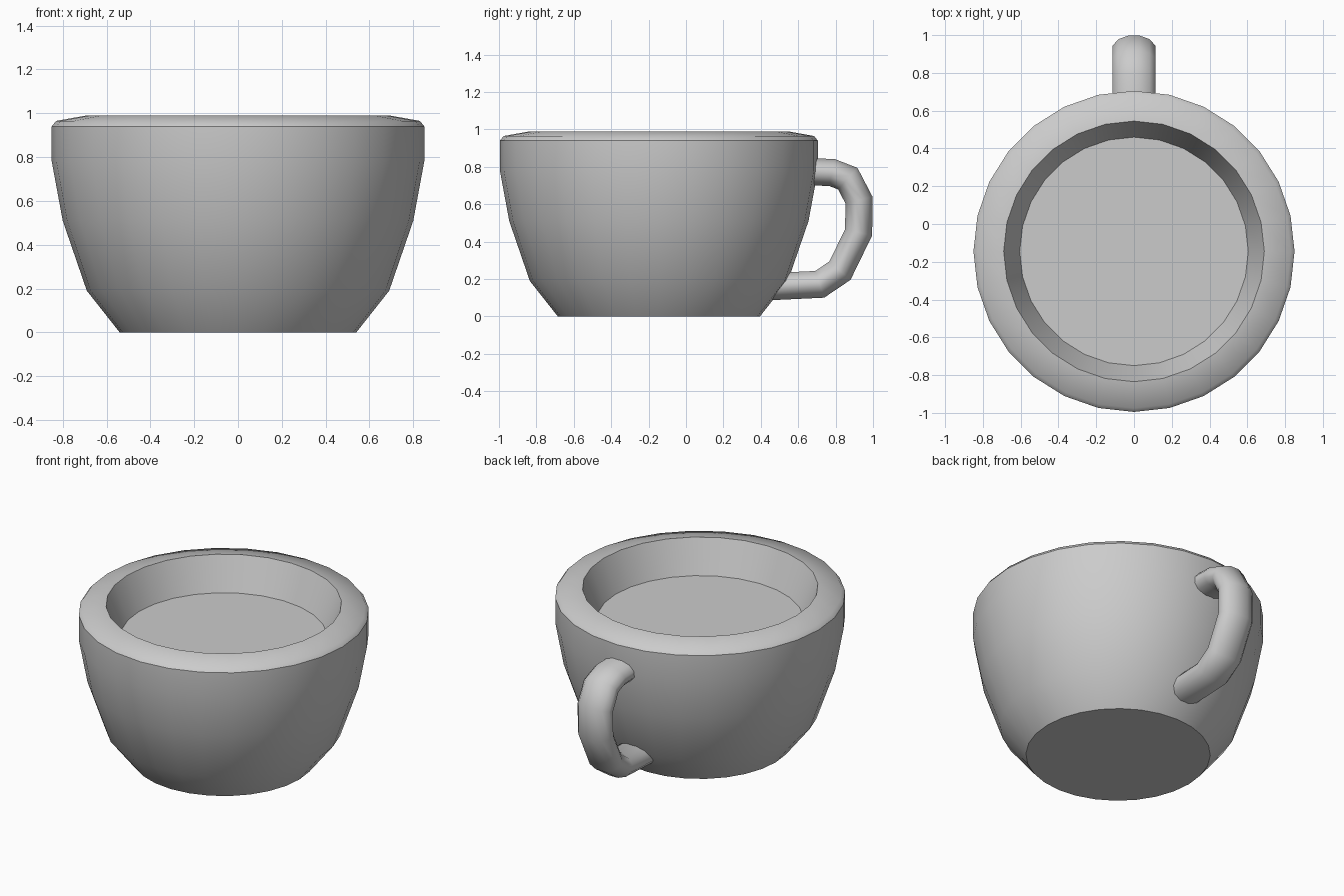
import bpy, bmesh
from math import cos, sin, pi
from mathutils import Vector

old = bpy.data.objects.get("Cube")
if old:
    bpy.data.objects.remove(old, do_unlink=True)

# Single grey glaze
glaze = bpy.data.materials.new("grey_glaze")
glaze.use_nodes = True
GREY = (0.6, 0.6, 0.6, 1)
glaze.diffuse_color = GREY
glaze.node_tree.nodes["Principled BSDF"].inputs["Base Color"].default_value = GREY


def skin(name, rings, sharp_rings):
    """Join equal rings of points into a closed, smooth tube with flat ends."""
    bm = bmesh.new()
    loops = [[bm.verts.new(p) for p in ring] for ring in rings]
    n = len(loops[0])
    for a, b in zip(loops, loops[1:]):
        for i in range(n):
            j = (i + 1) % n
            bm.faces.new((a[i], a[j], b[j], b[i])).smooth = True
    bm.faces.new(loops[0])
    bm.faces.new(loops[-1])
    for k in sharp_rings:
        for i in range(n):
            bm.edges.get((loops[k][i], loops[k][(i + 1) % n])).smooth = False
    bmesh.ops.recalc_face_normals(bm, faces=bm.faces)
    mesh = bpy.data.meshes.new(name)
    bm.to_mesh(mesh)
    bm.free()
    mesh.materials.append(glaze)
    obj = bpy.data.objects.new(name, mesh)
    bpy.context.collection.objects.link(obj)
    return obj


# Cup: (radius, height) from the foot, over the rim, down to the inner floor
CUP_Y, CUP_SIDES = -0.145, 28
profile = [(0.54, 0), (0.69, 0.19), (0.80, 0.51), (0.85, 0.78), (0.85, 0.94),
           (0.83, 0.965), (0.69, 0.99), (0.605, 0.78)]
turns = [2 * pi * i / CUP_SIDES for i in range(CUP_SIDES)]
skin("cup_body",
     [[(r * cos(t), CUP_Y + r * sin(t), z) for t in turns] for r, z in profile],
     (0, 4, 6, 7))

# Handle: flattened tube swept along a path in the middle plane, as (y, z)
HALF_WIDTH, HALF_DEPTH, TUBE_SIDES = 0.117, 0.075, 12
path = [Vector(p) for p in [(0.6, 0.775), (0.78, 0.77), (0.865, 0.737), (0.925, 0.622),
                            (0.923, 0.45), (0.823, 0.245), (0.715, 0.172), (0.42, 0.158)]]
rings = []
for i, p in enumerate(path):
    d_in = (p - path[max(i - 1, 0)]).normalized()
    d_out = (path[min(i + 1, len(path) - 1)] - p).normalized()
    along = (d_in + d_out).normalized()
    across = Vector((-along.y, along.x))
    # widen the ring at each bend so the tube keeps its thickness
    depth = HALF_DEPTH / max(along.dot(d_out), along.dot(d_in))
    ring = []
    for k in range(TUBE_SIDES):
        a = 2 * pi * (k + 0.5) / TUBE_SIDES
        q = p + across * depth * sin(a)
        ring.append((HALF_WIDTH * cos(a), q.x, q.y))
    rings.append(ring)
skin("handle", rings, (0, len(path) - 1))
